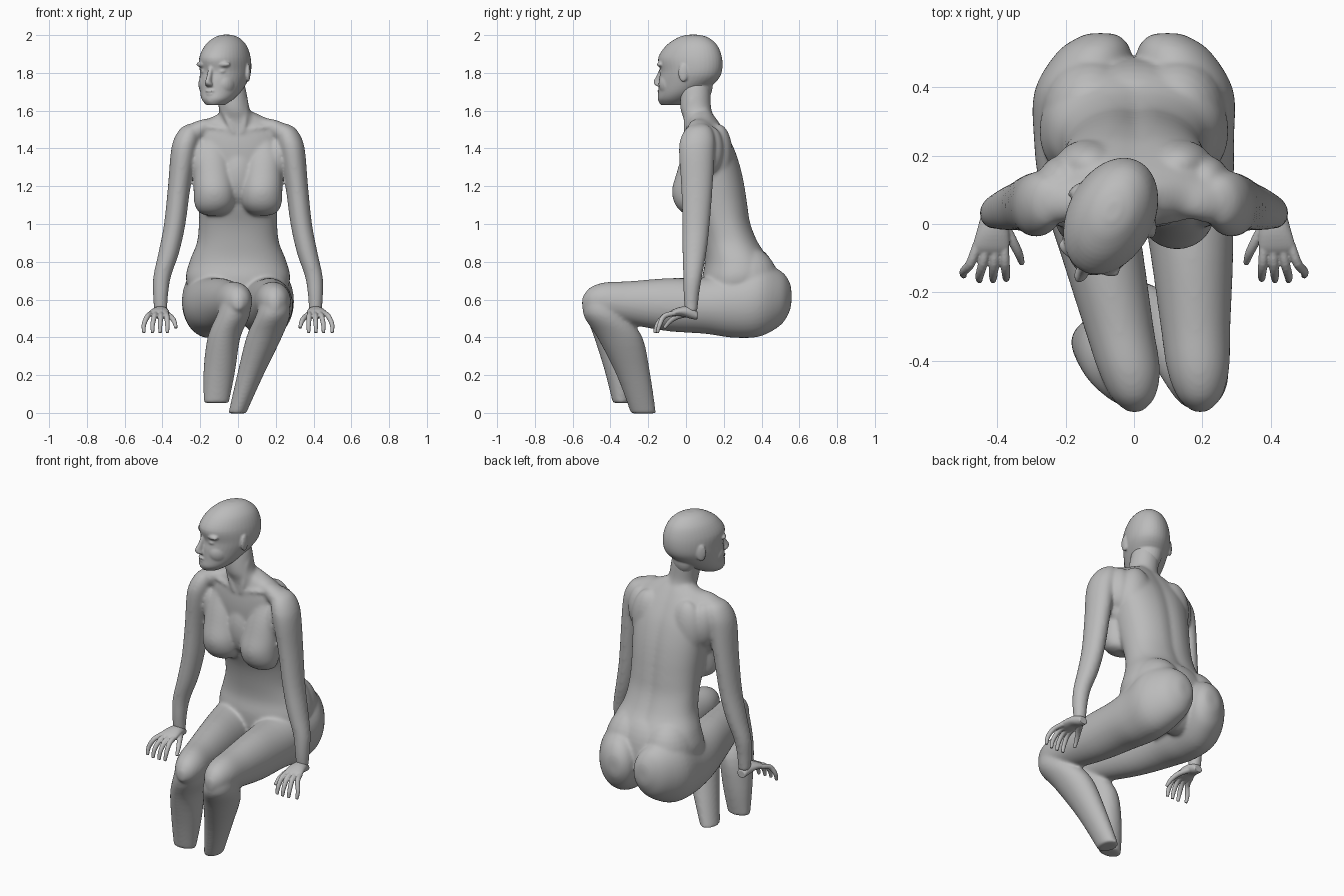
import bpy, bmesh, math
from mathutils import Vector, Matrix

cube = bpy.data.objects.get("Cube")
if cube:
    bpy.data.objects.remove(cube, do_unlink=True)

clay = bpy.data.materials.new("grey clay")
clay.use_nodes = True
GREY = (0.5, 0.5, 0.5, 1)
clay.diffuse_color = GREY
clay.node_tree.nodes["Principled BSDF"].inputs["Base Color"].default_value = GREY


def spline(rows, steps=4):
    """Catmull-Rom interpolation of section rows (x, y, z, a, b)."""
    rows = [tuple(map(float, r)) for r in rows]
    out = []
    for i in range(len(rows) - 1):
        p0, p1, p2, p3 = (rows[max(i - 1, 0)], rows[i], rows[i + 1],
                          rows[min(i + 2, len(rows) - 1)])
        for k in range(steps):
            t = k / steps
            out.append([0.5 * (2 * b + (c - a) * t + (2 * a - 5 * b + 4 * c - d) * t * t
                               + (3 * b - a - 3 * c + d) * t ** 3)
                        for a, b, c, d in zip(p0, p1, p2, p3)])
    return out + [list(rows[-1])]


def loft(bm, rows, axis="Z", n=28, power=1.0, groove=0.0):
    """Closed skin over oval sections; axis is the section normal, or 'T' for the path tangent."""
    rows = spline(rows)
    rings = []
    for i, (x, y, z, a, b) in enumerate(rows):
        u = Vector((1, 0, 0))
        if axis == "Z":
            v = Vector((0, 1, 0))
        elif axis == "Y":
            v = Vector((0, 0, 1))
        else:
            t = (Vector(rows[min(i + 1, len(rows) - 1)][:3])
                 - Vector(rows[max(i - 1, 0)][:3])).normalized()
            u = (u - t * u.dot(t)).normalized()
            v = t.cross(u)
        ring = []
        for k in range(n):
            ang = 2 * math.pi * k / n
            c, s = math.cos(ang), math.sin(ang)
            c = math.copysign(abs(c) ** power, c)
            s = math.copysign(abs(s) ** power, s)
            if s > 0:
                s *= 1 - groove * math.exp(-(c / 0.16) ** 2)
            ring.append(bm.verts.new(Vector((x, y, z)) + u * (max(a, .004) * c)
                                     + v * (max(b, .004) * s)))
        rings.append(ring)
    for r0, r1 in zip(rings, rings[1:]):
        for k in range(n):
            bm.faces.new((r0[k], r0[(k + 1) % n], r1[(k + 1) % n], r1[k]))
    bm.faces.new(rings[0][::-1])
    bm.faces.new(rings[-1])


def ball(bm, centre, radii, rot=None):
    m = Matrix.Translation(centre) @ (rot or Matrix()) @ Matrix.Diagonal((*radii, 1))
    bmesh.ops.create_uvsphere(bm, u_segments=24, v_segments=16, radius=1, matrix=m)


def finish(bm, name, voxel, smooth):
    """Fuse overlapping forms into one soft surface."""
    bmesh.ops.recalc_face_normals(bm, faces=bm.faces)
    me = bpy.data.meshes.new(name)
    bm.to_mesh(me)
    bm.free()
    ob = bpy.data.objects.new(name, me)
    bpy.context.collection.objects.link(ob)
    me.materials.append(clay)
    rm = ob.modifiers.new("fuse", "REMESH")
    rm.mode = "VOXEL"
    rm.voxel_size = voxel
    rm.use_smooth_shade = True
    sm = ob.modifiers.new("soften", "SMOOTH")
    sm.factor = 0.5
    sm.iterations = smooth
    return ob


body = bmesh.new()
# torso from pelvis to shoulders, with a spine groove
loft(body, [(0, .25, .50, .10, .08), (0, .25, .58, .22, .15), (0, .27, .70, .275, .185),
            (0, .275, .80, .257, .175), (0, .238, .90, .218, .148), (0, .206, 1.0, .207, .139),
            (0, .178, 1.1, .208, .151), (0, .158, 1.2, .215, .156), (0, .142, 1.3, .224, .15),
            (0, .123, 1.4, .238, .135), (0, .105, 1.48, .235, .11), (0, .092, 1.54, .17, .083),
            (0, .082, 1.58, .10, .062), (0, .075, 1.60, .06, .045)],
     n=48, power=.88, groove=.07)
# lower back and breastbone filling
ball(body, (0, .35, .67), (.21, .135, .21))
ball(body, (0, .05, 1.26), (.10, .078, .16))
# neck
loft(body, [(0, .085, 1.48, .13, .09), (-.005, .072, 1.55, .10, .083),
            (-.02, .052, 1.61, .082, .082), (-.035, .05, 1.70, .08, .08),
            (-.05, .05, 1.78, .075, .075)])

for s in (1, -1):
    # upper hip, easing the waist into the seat
    ball(body, (s * .125, .325, .69), (.145, .165, .19))
    # breast, sloping down from the collarbone
    loft(body, [(s * .14, .05, 1.44, .05, .04), (s * .138, .04, 1.36, .085, .062),
                (s * .132, .035, 1.27, .100, .085), (s * .126, .03, 1.18, .109, .104),
                (s * .126, .033, 1.11, .105, .094), (s * .13, .045, 1.065, .08, .07),
                (s * .13, .06, 1.045, .04, .04)], n=36)
    # side of the chest under the arm
    ball(body, (s * .205, .075, 1.34), (.06, .085, .13))
    # shoulder blade, collarbone
    ball(body, (s * .13, .172, 1.36), (.10, .076, .17))
    loft(body, [(s * .025, .004, 1.487, .012, .012), (s * .10, .012, 1.508, .013, .013),
                (s * .20, .035, 1.515, .012, .012)], "T", 12)
    # neck tendon
    loft(body, [(s * .02, -.002, 1.48, .012, .012), (s * .045 - .01, .003, 1.55, .016, .016),
                (s * .07 - .03, .03, 1.66, .016, .016)], "Z", 12)
    # slope from neck to shoulder
    loft(body, [(s * .02, .085, 1.575, .04, .05), (s * .075, .09, 1.55, .042, .055),
                (s * .14, .088, 1.516, .046, .066), (s * .20, .078, 1.492, .053, .074),
                (s * .25, .07, 1.468, .058, .072)], "T", 24)
    # back of the armpit
    ball(body, (s * .21, .128, 1.39), (.07, .072, .13))
    # arm
    loft(body, [(s * x, y, z, a, b) for x, y, z, a, b in (
        (.235, .073, 1.53, .025, .03), (.252, .068, 1.508, .05, .066),
        (.270, .062, 1.455, .067, .09), (.287, .057, 1.38, .069, .095),
        (.311, .058, 1.2, .06, .084), (.335, .053, 1.0, .057, .073),
        (.366, .045, .85, .055, .064), (.402, .035, .72, .047, .05),
        (.41, .028, .62, .040, .041), (.41, .028, .535, .035, .033))])

# thighs with buttocks: shared y, z and radii, separate sideways paths
THIGH = [(.558, .615, .03, .04), (.545, .615, .065, .085), (.50, .608, .11, .145),
         (.39, .60, .145, .196), (.25, .575, .143, .177), (.10, .568, .137, .149),
         (-.10, .573, .12, .14), (-.30, .583, .102, .114), (-.43, .593, .09, .098),
         (-.51, .592, .062, .07), (-.55, .58, .02, .03)]
LEFT_X = [.098, .10, .117, .146, .15, .155, .17, .18, .188, .192, .194]
RIGHT_X = [-.098, -.10, -.117, -.146, -.15, -.137, -.091, -.045, -.014, -.002, .002]
for xs in (LEFT_X, RIGHT_X):
    loft(body, [(x, *r) for x, r in zip(xs, THIGH)], "Y", 36)

# lower legs, cut flat above the ankle
loft(body, [(.193, -.45, .62, .07, .08), (.186, -.432, .52, .09, .112),
            (.138, -.35, .40, .094, .12), (.065, -.278, .20, .070, .09),
            (-.004, -.225, -.003, .047, .067)])
loft(body, [(-.006, -.45, .62, .07, .08), (-.024, -.422, .52, .088, .108),
            (-.074, -.375, .40, .087, .112), (-.099, -.35, .22, .084, .08),
            (-.115, -.342, .052, .067, .046)])
finish(body, "body", .008, 16)

# head, modelled facing forward then turned to its right
head = bmesh.new()
loft(head, [(0, .02, 2.002, .02, .03), (0, .02, 1.987, .06, .085), (0, .012, 1.945, .100, .143),
            (0, .002, 1.88, .123, .179), (0, .008, 1.81, .125, .172),
            (0, -.01, 1.76, .118, .163), (0, -.05, 1.70, .102, .127),
            (0, -.085, 1.66, .080, .097), (0, -.108, 1.63, .046, .06)], n=40)
# nape
ball(head, (0, .06, 1.73), (.075, .065, .09))
# nose
loft(head, [(0, -.158, 1.84, .014, .012), (0, -.174, 1.79, .013, .02),
            (0, -.187, 1.757, .015, .027), (0, -.186, 1.738, .021, .021),
            (0, -.174, 1.727, .015, .012)], n=16)
# lips and chin
ball(head, (0, -.173, 1.704), (.027, .015, .008))
ball(head, (0, -.170, 1.688), (.024, .015, .009))
ball(head, (0, -.148, 1.655), (.038, .033, .026))
for s in (1, -1):
    # eye, brow, cheek
    ball(head, (s * .046, -.130, 1.808), (.027, .025, .014))
    ball(head, (s * .045, -.134, 1.845), (.055, .027, .018))
    ball(head, (s * .045, -.085, 1.74), (.058, .072, .07))
    # ear
    tilt = Matrix.Rotation(s * math.radians(20), 4, "Z")
    ball(head, (s * .127, .025, 1.80), (.011, .027, .048), tilt)
ob = finish(head, "head", .005, 8)
ob.location = (-.07, .02, 0)
ob.rotation_euler.z = math.radians(-27)

# hands: palm, four curled fingers and a thumb
FINGERS = [(.458, .498, .013), (.432, .452, 0), (.406, .412, 0), (.380, .374, .003)]
for s, side in ((1, "left"), (-1, "right")):
    hand = bmesh.new()
    loft(hand, [(s * .41, .06, .515, .026, .022), (s * .41, .03, .53, .036, .033),
                (s * .413, -.02, .537, .047, .026), (s * .418, -.065, .53, .054, .019),
                (s * .418, -.088, .522, .048, .012)], "Y", 24)
    for base, tip, short in FINGERS:
        loft(hand, [(s * base, -.06, .528, .014, .014),
                    (s * (base * .5 + tip * .5), -.115, .512, .014, .014),
                    (s * tip, -.152 + short, .468, .0125, .0125),
                    (s * tip, -.165 + short, .424, .009, .009)], "T", 12)
    loft(hand, [(s * .39, .01, .525, .018, .018), (s * .358, -.045, .51, .015, .015),
                (s * .338, -.085, .485, .013, .013), (s * .328, -.115, .45, .009, .009)], "T", 12)
    finish(hand, side + "_hand", .004, 2)
